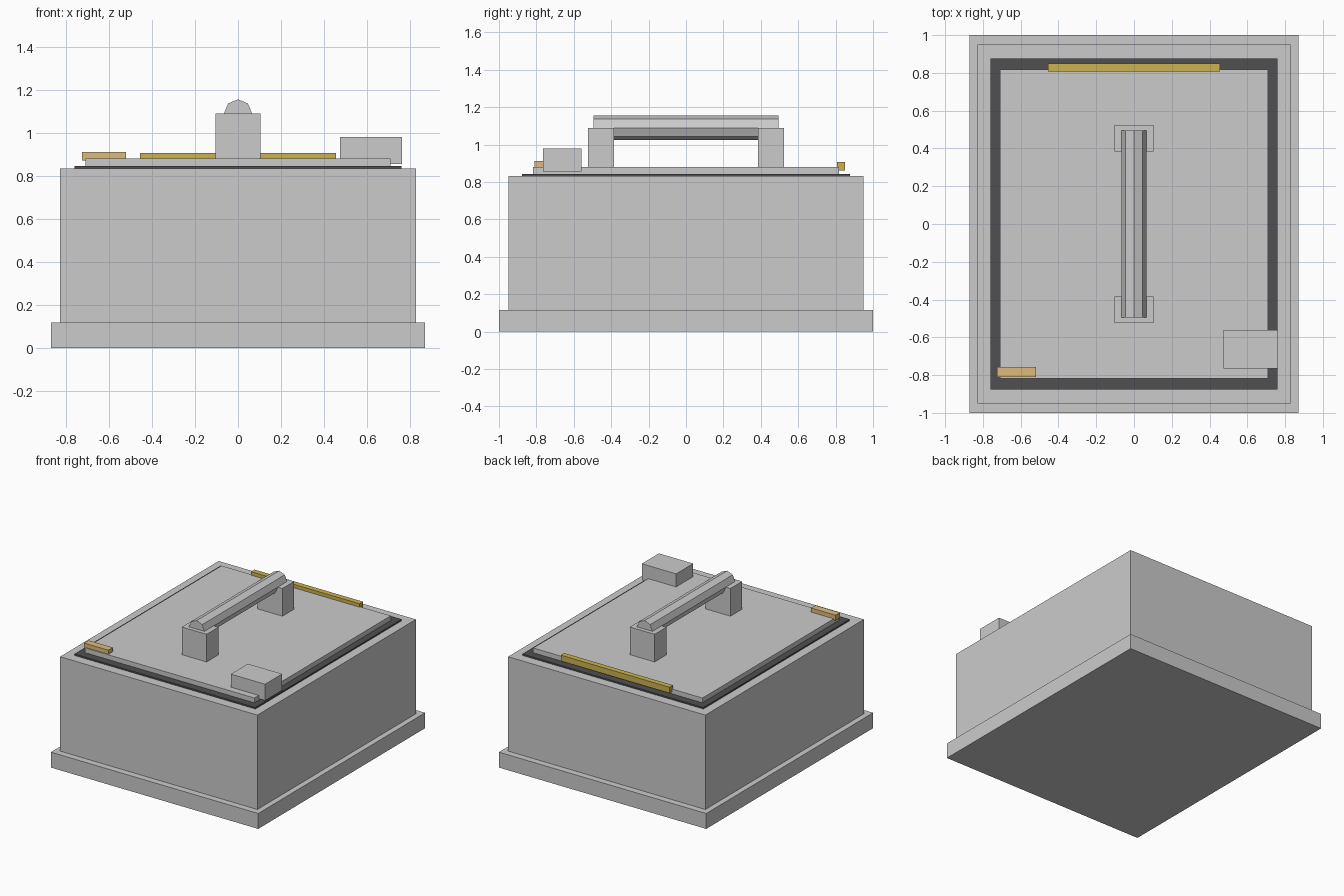
import bpy
from math import pi

if "Cube" in bpy.data.objects:
    bpy.data.objects.remove(bpy.data.objects["Cube"])


def material(name, rgb):
    m = bpy.data.materials.new(name)
    m.diffuse_color = (*rgb, 1)
    m.use_nodes = True
    m.node_tree.nodes["Principled BSDF"].inputs["Base Color"].default_value = m.diffuse_color
    return m


def box(name, x, y, z, mat=None):
    """Box given by its (min, max) range on each axis."""
    spans = (x, y, z)
    bpy.ops.mesh.primitive_cube_add(size=1, location=[(a + b) / 2 for a, b in spans])
    o = bpy.context.object
    o.name = name
    o.scale = [b - a for a, b in spans]
    bpy.ops.object.transform_apply(location=False, rotation=False, scale=True)
    if mat:
        o.data.materials.append(mat)
    return o


dark = material("dark_rubber", (0.08, 0.08, 0.085))
brass = material("brass", (0.60, 0.45, 0.08))
tan = material("tan", (0.72, 0.50, 0.20))

# Case: plinth, body, seal and lid
box("base_plinth", (-0.87, 0.87), (-1.0, 1.0), (0, 0.117))
box("case_body", (-0.828, 0.828), (-0.95, 0.95), (0.002, 0.833))
box("lid_seal", (-0.76, 0.76), (-0.877, 0.877), (0.823, 0.844), dark)
box("lid", (-0.71, 0.71), (-0.817, 0.817), (0.835, 0.88))

# Fittings on the lid
box("hinge_strip", (-0.456, 0.456), (0.808, 0.849), (0.861, 0.906), brass)
box("latch_tab", (-0.725, -0.52), (-0.81, -0.757), (0.871, 0.911), tan)
box("lock_block", (0.475, 0.763), (-0.765, -0.56), (0.855, 0.979))

# Handle: two posts and an eight-sided bar
for label, s in (("front", -1), ("back", 1)):
    box(f"handle_post_{label}", (-0.104, 0.104), sorted((s * 0.384, s * 0.525)), (0.87, 1.09))
bpy.ops.mesh.primitive_cylinder_add(vertices=8, radius=0.065, depth=0.99,
                                    location=(0, 0, 1.09), rotation=(pi / 2, 0, 0))
bpy.context.object.name = "handle_bar"
